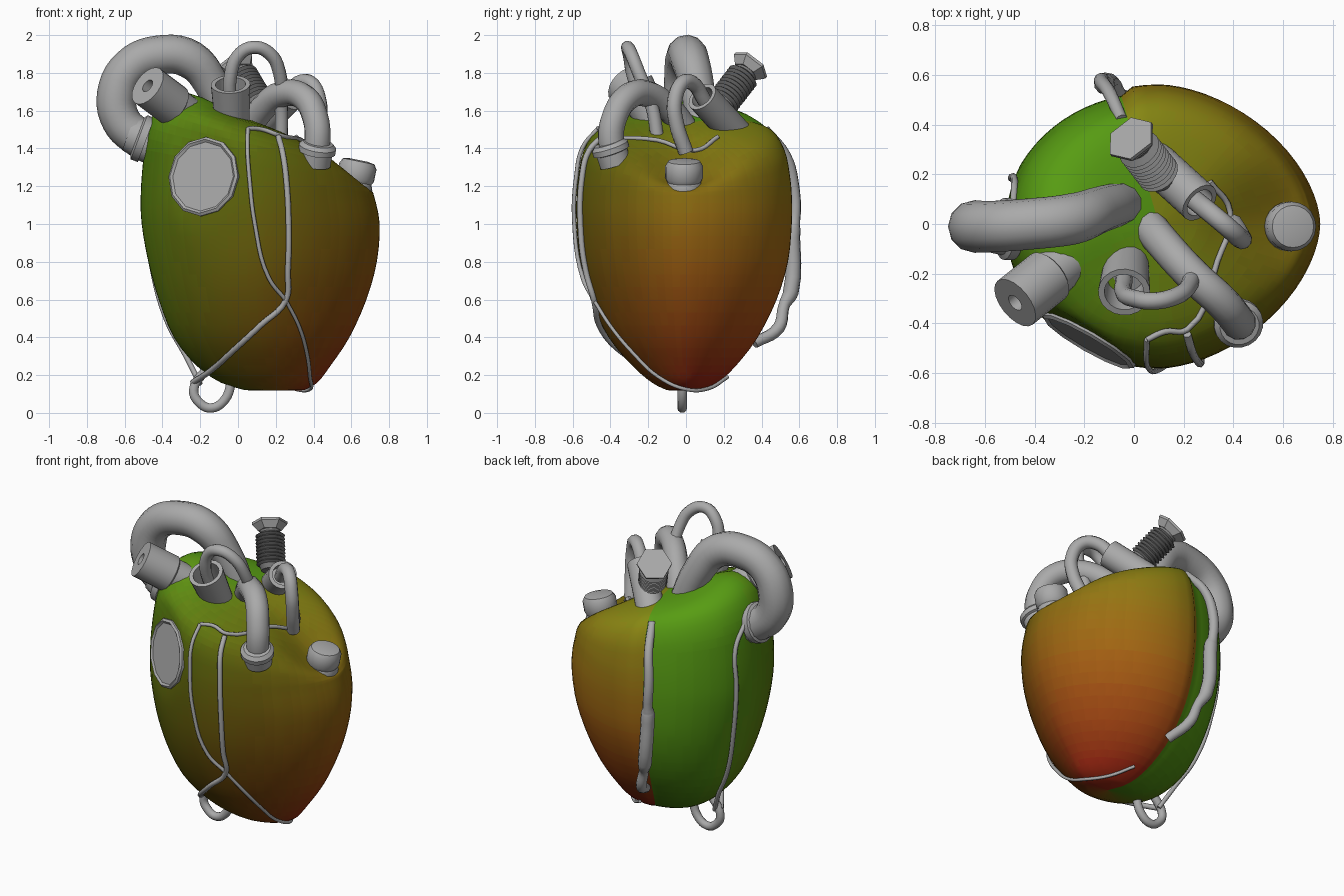
import bpy, bmesh, math
from mathutils import Vector
from mathutils.bvhtree import BVHTree

if "Cube" in bpy.data.objects:
    bpy.data.objects.remove(bpy.data.objects["Cube"])

SEG, SUB, SHADES, TONES = 72, 3, 36, 16


def material(name, rgb):
    m = bpy.data.materials.new(name)
    m.diffuse_color = (*rgb, 1)
    m.use_nodes = True
    m.node_tree.nodes["Principled BSDF"].inputs["Base Color"].default_value = m.diffuse_color
    return m


GREY = material("grey_metal", (.4, .4, .4))
DARK = material("dark_metal", (.2, .2, .2))


def finish(bm, name, angle=35, mat=None):
    me = bpy.data.meshes.new(name)
    bm.to_mesh(me)
    me.shade_smooth()
    me.set_sharp_from_angle(angle=math.radians(angle))
    if mat:
        me.materials.append(mat)
    ob = bpy.data.objects.new(name, me)
    bpy.context.collection.objects.link(ob)
    return ob


def lathe(name, profile, base, axis, sides=20, mat=GREY):
    """Spin (radius, height) pairs around an axis starting at base."""
    bm = bmesh.new()
    q = Vector(axis).to_track_quat('Z', 'Y')
    rings = []
    for r, h in profile:
        rings.append([bm.verts.new(Vector(base) + q @ Vector(
            (r * math.cos(2 * math.pi * i / sides), r * math.sin(2 * math.pi * i / sides), h)))
            for i in range(sides)])
    for a, b in zip(rings, rings[1:]):
        for i in range(sides):
            j = (i + 1) % sides
            bm.faces.new((a[i], a[j], b[j], b[i]))
    bmesh.ops.remove_doubles(bm, verts=bm.verts, dist=1e-5)
    bmesh.ops.recalc_face_normals(bm, faces=bm.faces)
    return finish(bm, name, mat=mat)


def tube(name, pts, radius, scale=None, res=3):
    cu = bpy.data.curves.new(name, 'CURVE')
    cu.dimensions = '3D'
    cu.bevel_depth, cu.bevel_resolution, cu.resolution_u = radius, res, 5
    cu.use_fill_caps = True
    cu.materials.append(GREY)
    sp = cu.splines.new('BEZIER')
    sp.bezier_points.add(len(pts) - 1)
    for i, (bp, p) in enumerate(zip(sp.bezier_points, pts)):
        bp.co = p
        bp.handle_left_type = bp.handle_right_type = 'AUTO'
        bp.radius = scale[i] if scale else 1
    ob = bpy.data.objects.new(name, cu)
    bpy.context.collection.objects.link(ob)
    return ob


# ---- heart body: stacked egg-shaped rings, then a slanted shoulder
WIN_C, WIN_N = Vector((-.18, -.465, 1.25)), Vector((-.49, -.85, .15)).normalized()
LEVELS = [  # z, left, right, front, back, centre x
    (.12, .04, .35, .10, .10, .2), (.16, -.09, .42, .18, .17, .18),
    (.25, -.22, .49, .285, .265, .15), (.4, -.34, .59, .41, .38, .12),
    (.6, -.42, .68, .505, .48, .1), (.8, -.475, .735, .56, .54, .1),
    (1.0, -.51, .75, .58, .56, .1), (1.15, -.515, .72, .58, .56, .1)]
SHOULDER = [(.3, .98), (.6, .935), (.84, .82), (.96, .59), (1, .25)]


def ring(level):
    z, x0, x1, y0, y1, cx = level
    out = []
    for i in range(SEG):
        th = math.radians(105 + 360 * i / SEG)
        c, s = math.cos(th), math.sin(th)
        e = 1.15 if c > 0 else 1.0
        k = 1 - .05 * max(0, 1 - i / 10)          # step at the back seam
        x = (x1 - cx if c > 0 else x0 - cx) * abs(c) ** e
        y = (y1 if s > 0 else -y0) * abs(s) ** e
        out.append(Vector((cx + k * x, k * y, z)))
    return out


def top_z(x, y):
    dent = .14 * math.exp(-((x - .6) ** 2 + y * y) / .05)
    hump = .06 * math.exp(-((x + .28) ** 2 + (y + .05) ** 2) / .04)
    return 1.57 - .33 * x - dent + hump


rows = [ring(l) for l in LEVELS]
for f, r in SHOULDER:
    new = []
    for p in rows[len(LEVELS) - 1]:
        x, y = .1 + (p.x - .1) * r, p.y * r
        new.append(Vector((x, y, 1.15 + f * (top_z(x, y) - 1.15))))
    rows.append(new)


def spline(a, b, c, d, t):
    return .5 * (2 * b + (c - a) * t + (2 * a - 5 * b + 4 * c - d) * t * t
                 + (3 * b - a - 3 * c + d) * t ** 3)


fine = []
for n in range(len(rows) - 1):
    quad = [rows[max(0, min(len(rows) - 1, n + o))] for o in (-1, 0, 1, 2)]
    for s in range(SUB):
        fine.append([spline(*[q[i] for q in quad], s / SUB) for i in range(SEG)])
fine.append(rows[-1])

bm = bmesh.new()
grid = []
for row in fine:
    # flatten the facet behind the round window
    grid.append([bm.verts.new(p - WIN_N * max(0, (p - WIN_C).dot(WIN_N))) for p in row])
slots = {}


def paint(face, i):
    """Hue runs from the back seam round the left to the right; the front is darker."""
    co = face.calc_center_median()
    u = max(0, min(1, (i / SEG - .05) / .7))
    w = u * u * (3 - 2 * u)
    t = max(0, min(.999, w * (1.08 - .53 * co.z)))
    d = max(0, min(.999, .5 - co.y - max(0, co.z - 1.35) * 2 + max(0, .6 - co.z) * (1 - w)))
    face.material_index = slots.setdefault((int(t * SHADES), int(d * TONES)), len(slots))


for a, b in zip(grid, grid[1:]):
    for i in range(SEG):
        j = (i + 1) % SEG
        paint(bm.faces.new((a[i], a[j], b[j], b[i])), i)
for row, co in ((grid[0], (.2, 0, .118)), (grid[-1], (.1, 0, top_z(.1, 0)))):
    v = bm.verts.new(co)
    for i in range(SEG):
        paint(bm.faces.new((row[i], row[(i + 1) % SEG], v)), i)
bmesh.ops.recalc_face_normals(bm, faces=bm.faces)
bvh = BVHTree.FromBMesh(bm)
body = finish(bm, "heart_body", 40)
RAMP = [(.15, .52, .01), (.42, .36, .01), (.62, .2, .01), (.6, .035, .01)]
for shade, dark in slots:
    t = shade / (SHADES - 1) * 2.999
    a, b, f = RAMP[int(t)], RAMP[int(t) + 1], t % 1
    tone = .64 - .33 * dark / (TONES - 1)
    body.data.materials.append(material("skin_shade_%d_%d" % (shade, dark),
                                        [(p + (q - p) * f) * tone for p, q in zip(a, b)]))


def on_body(pts, direction, lift=.012):
    """Drop points along a direction onto the heart surface."""
    d = Vector(direction)
    out = []
    for p in pts:
        hit, nor, _, _ = bvh.ray_cast(Vector(p) - d * 3, d)
        out.append(hit + nor * lift if hit else Vector(p))
    return out


# ---- large arch vessel with flange
tube("arch_vessel", [(-.02, .09, 1.46), (-.13, .06, 1.72), (-.25, .02, 1.87), (-.42, 0, 1.895),
                     (-.57, -.01, 1.83), (-.64, -.01, 1.69), (-.62, -.01, 1.55),
                     (-.53, -.01, 1.46), (-.42, -.01, 1.4)], .103, [.8, .9, 1, 1, 1, 1.03, 1, 1, 1], res=4)
lathe("arch_flange", [(0, 0), (.095, 0), (.105, .05), (.125, .06), (.125, .1), (0, .1)],
      (-.58, -.02, 1.48), (.93, 0, -.35))

# ---- nozzle with a bore, upper left
lathe("nozzle", [(0, 0), (.1, 0), (.1, .1), (.113, .11), (.113, .31), (.036, .31), (.036, .2), (0, .2)],
      (-.27, -.15, 1.575), (-.2, -.16, .15))

# ---- round window on the front left
lathe("round_window", [(0, -.03), (.212, -.03), (.212, .01), (.198, .02), (.185, .01), (0, .01)],
      WIN_C, WIN_N, 12)

# ---- open socket in the middle with a looping hose
lathe("front_socket", [(0, 0), (.09, 0), (.105, .27), (.08, .27), (.075, .12), (0, .12)],
      (-.03, -.15, 1.5), (-.01, -.13, .25))
tube("front_hose", [(-.04, -.22, 1.62), (-.04, -.28, 1.78), (.0, -.3, 1.89), (.08, -.31, 1.935),
                    (.17, -.29, 1.9), (.22, -.25, 1.8), (.23, -.18, 1.62), (.23, -.15, 1.45)], .035)

# ---- front right vessel with flange
tube("right_vessel", [(.03, .03, 1.45), (.12, -.08, 1.6), (.24, -.21, 1.69), (.35, -.31, 1.67),
                      (.41, -.38, 1.56), (.42, -.395, 1.43), (.4, -.36, 1.33)], .07, res=4)
lathe("right_flange", [(0, 0), (.08, 0), (.1, .02), (.1, .05), (.085, .055), (.085, .12), (0, .12)],
      (.425, -.41, 1.43), (-.15, .3, -.9))

# ---- rear socket with hose
lathe("rear_socket", [(0, 0), (.085, 0), (.085, .36), (.062, .36), (.062, .25), (0, .25)],
      (.05, .28, 1.46), (.22, -.2, .22))
tube("rear_hose", [(.24, .1, 1.65), (.32, .035, 1.745), (.385, -.02, 1.745), (.43, -.06, 1.65),
                   (.43, -.05, 1.53), (.4, 0, 1.38)], .04)

# ---- threaded screw with hexagonal head
threads = [(0, 0), (.06, 0)]
for k in range(9):
    threads += [(.07, .03 + k * .022), (.088, .041 + k * .022)]
lathe("screw_thread", threads + [(.06, .235), (.06, .27), (0, .27)], (.115, .18, 1.625), (-.12, .155, .2), mat=DARK)
lathe("screw_head", [(0, 0), (.07, 0), (.105, .04), (.105, .055), (0, .055)],
      (.01, .315, 1.805), (-.12, .155, .2), 6)

# ---- rounded cap on the right shoulder
lathe("shoulder_cap", [(0, 0), (.095, 0), (.1, .04), (.09, .065), (.1, .085), (.1, .15),
                       (.085, .175), (.05, .182), (0, .182)], (.605, -.01, 1.16), (.2, 0, .98))

# ---- surface veins on the front
FRONT, LEFT, TOP = (0, 1, 0), (1, 0, 0), (0, 0, -1)
tube("front_vein_left", on_body([(.05, -.46, 2)], TOP)
     + on_body([(.05, 0, 1.4), (.06, 0, 1.25), (.09, 0, 1), (.16, 0, .72), (.25, 0, .6)], FRONT), .011, res=2)
tube("front_vein_right", on_body([(.21, -.44, 2)], TOP)
     + on_body([(.23, 0, 1.38), (.25, 0, 1.25), (.265, 0, .95), (.26, 0, .75), (.25, 0, .6),
                (.12, 0, .47), (-.02, 0, .34), (-.13, 0, .24)], FRONT)
     + [Vector((-.24, -.02, .16))], .016, res=2)
tube("tip_vein", on_body([(.25, 0, .6), (.32, 0, .46), (.36, 0, .32), (.375, 0, .2)], FRONT)
     + [Vector(p) for p in ((.38, 0, .125), (.29, .12, .13), (.18, .22, .19))], .01, res=2)
tube("top_vein", on_body([(.05, -.46, 2), (.12, -.43, 2), (.21, -.42, 2), (.33, -.15, 2), (.38, .05, 2),
                          (.3, .17, 2)], TOP), .012, res=2)

# ---- left side vein and the loop below
tube("left_vein", on_body([(0, .08, 1.48), (0, .17, 1.35), (0, .18, 1.1), (0, .16, .8), (0, .11, .5),
                           (0, .05, .3)], LEFT) + [Vector((-.2, -.01, .15))], .014, res=2)
tube("bottom_loop", [(-.16, -.02, .24), (-.235, -.02, .12), (-.2, -.02, .05), (-.14, -.02, .026),
                     (-.07, -.02, .07), (-.03, -.02, .18)], .026)

# ---- thick vein along the back seam
tube("back_vein", [(-.05, .42, 1.5), (-.1, .53, 1.36), (-.13, .57, 1.2), (-.125, .575, 1.02), (-.12, .565, .98),
                   (-.09, .555, .64), (-.06, .52, .57), (-.02, .49, .45), (.04, .36, .37)], .03,
     [.8, .9, 1, 1, 1.4, 1.4, 1, 1.1, 1])
